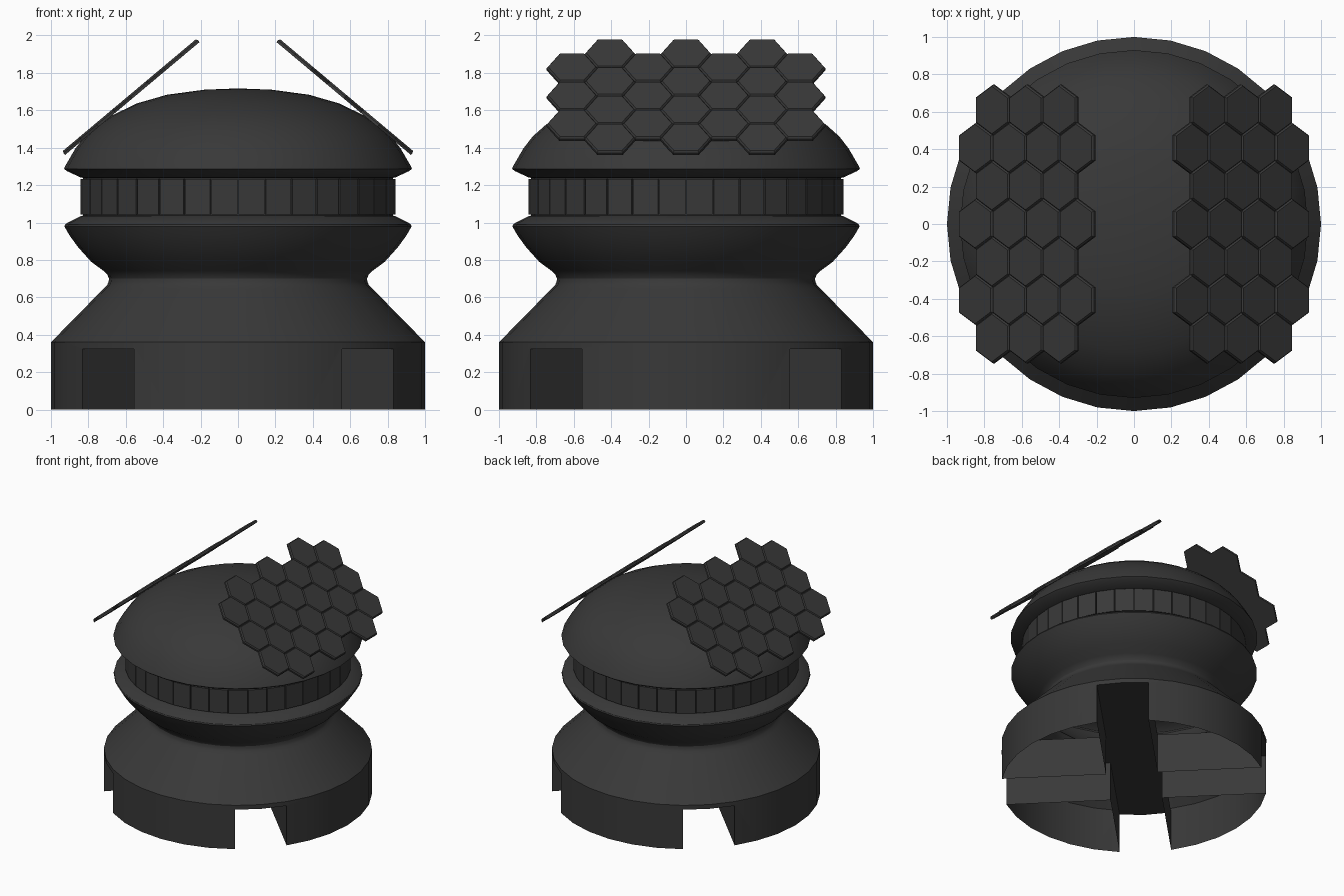
import bpy, bmesh
from math import sin, cos, pi, radians, sqrt
from mathutils import Matrix, Vector

if "Cube" in bpy.data.objects:
    bpy.data.objects.remove(bpy.data.objects["Cube"])

SEG = 32
dark = bpy.data.materials.new("charcoal")
dark.diffuse_color = (0.04, 0.04, 0.04, 1)
dark.use_nodes = True
dark.node_tree.nodes["Principled BSDF"].inputs["Base Color"].default_value = dark.diffuse_color


def finish(bm, name, smooth=True):
    bmesh.ops.recalc_face_normals(bm, faces=bm.faces)
    me = bpy.data.meshes.new(name)
    bm.to_mesh(me)
    bm.free()
    me.materials.append(dark)
    ob = bpy.data.objects.new(name, me)
    bpy.context.collection.objects.link(ob)
    if smooth:
        shade(ob)
    return ob


def activate(ob):
    bpy.ops.object.select_all(action='DESELECT')
    ob.select_set(True)
    bpy.context.view_layer.objects.active = ob


def shade(ob):
    activate(ob)
    bpy.ops.object.shade_smooth_by_angle(angle=radians(28))


def revolve(name, profile, caps=False, smooth=True):
    """Turn (radius, z) points around z; radius 0 becomes a single point."""
    bm = bmesh.new()
    rings = []
    for r, z in profile:
        n = SEG if r > 0 else 1
        rings.append([bm.verts.new((r * cos(2 * pi * i / SEG), r * sin(2 * pi * i / SEG), z))
                      for i in range(n)])
    for a, b in zip(rings, rings[1:]):
        for i in range(SEG):
            j = (i + 1) % SEG
            bm.faces.new((a[i], a[j], b[0]) if len(b) == 1 else (a[i], a[j], b[j], b[i]))
    if caps:
        bm.faces.new(rings[0])
        bm.faces.new(rings[-1])
    return finish(bm, name, smooth)


# Base: open-bottomed shell with two crossing diagonal slots
base = revolve("base", [(1, 0), (1, 0.36), (0.72, 0.645), (0.70, 0.665), (0.692, 0.682), (0.69, 0.70)],
               caps=True, smooth=False)
for ang in (45, 135):
    bm = bmesh.new()
    bmesh.ops.create_cube(bm, size=1, matrix=Matrix.Rotation(radians(ang), 4, 'Z')
                          @ Matrix.Translation((0, 0, 0.1125))
                          @ Matrix.Diagonal((2.4, 0.3902, 0.425, 1)))
    cutter = finish(bm, "slot_cutter", False)
    activate(base)
    mod = base.modifiers.new("slot", 'BOOLEAN')
    mod.operation, mod.solver, mod.object = 'DIFFERENCE', 'EXACT', cutter
    bpy.ops.object.modifier_apply(modifier=mod.name)
    bpy.data.objects.remove(cutter)
bm = bmesh.new()
bm.from_mesh(base.data)
caps = [f for f in bm.faces if all(v.co.z < 0.002 for v in f.verts) or all(v.co.z > 0.699 for v in f.verts)]
bmesh.ops.delete(bm, geom=caps, context='FACES')
bm.to_mesh(base.data)
bm.free()
shade(base)

# Bowl above the neck
revolve("bowl", [(0.69, 0.70), (0.698, 0.72), (0.72, 0.742), (0.785, 0.79), (0.855, 0.868), (0.90, 0.93),
                 (0.928, 0.978), (0.925, 0.988), (0.91, 1.0), (0.84, 1.035), (0.80, 1.04)])

# Domed roof with an undercut rim
revolve("dome", [(0.80, 1.237), (0.84, 1.24), (0.915, 1.275), (0.93, 1.287), (0.925, 1.30), (0.87, 1.395),
                 (0.82, 1.46), (0.75, 1.522), (0.685, 1.567), (0.54, 1.637), (0.38, 1.683),
                 (0.18, 1.71), (0, 1.717)])

# Window band and its individual panes
revolve("window_band", [(0.828, 1.03), (0.828, 1.245)])
bm = bmesh.new()
PANES = 36
for i in range(PANES):
    a = 2 * pi * (i + 0.5) / PANES
    bmesh.ops.create_cube(bm, size=1, matrix=Matrix.Rotation(a, 4, 'Z')
                          @ Matrix.Translation((0.824, 0, 1.138))
                          @ Matrix.Diagonal((0.03, 0.139, 0.19, 1)))
finish(bm, "window_panes", False)

# Hexagonal panel arrays leaning on the dome, mirrored left and right
R, TILT, THICK = 0.1355, radians(40), 0.024
PITCH = sqrt(3) * R
for side, name in ((1, "right_hex_panel"), (-1, "left_hex_panel")):
    slope = Vector((side * cos(TILT), 0, -sin(TILT)))
    normal = Vector((side * sin(TILT), 0, cos(TILT)))
    centre = Vector((side * 0.573, 0, 1.672))
    bm = bmesh.new()
    for col in range(-3, 4):
        count = 3 if col % 2 else 4
        for row in range(count):
            u0 = (row - (count - 1) / 2) * PITCH
            rings = []
            for r, h in ((R, -THICK / 2), (R, 0.002), (R * 0.94, THICK / 2)):
                rings.append([bm.verts.new(centre + slope * (u0 + r * sin(k * pi / 3)) + normal * h
                                           + Vector((0, col * 1.5 * R + r * cos(k * pi / 3), 0)))
                              for k in range(6)])
            bm.faces.new(rings[0])
            bm.faces.new(rings[-1])
            for a, b in zip(rings, rings[1:]):
                for k in range(6):
                    bm.faces.new((a[k], a[(k + 1) % 6], b[(k + 1) % 6], b[k]))
    finish(bm, name, False)
